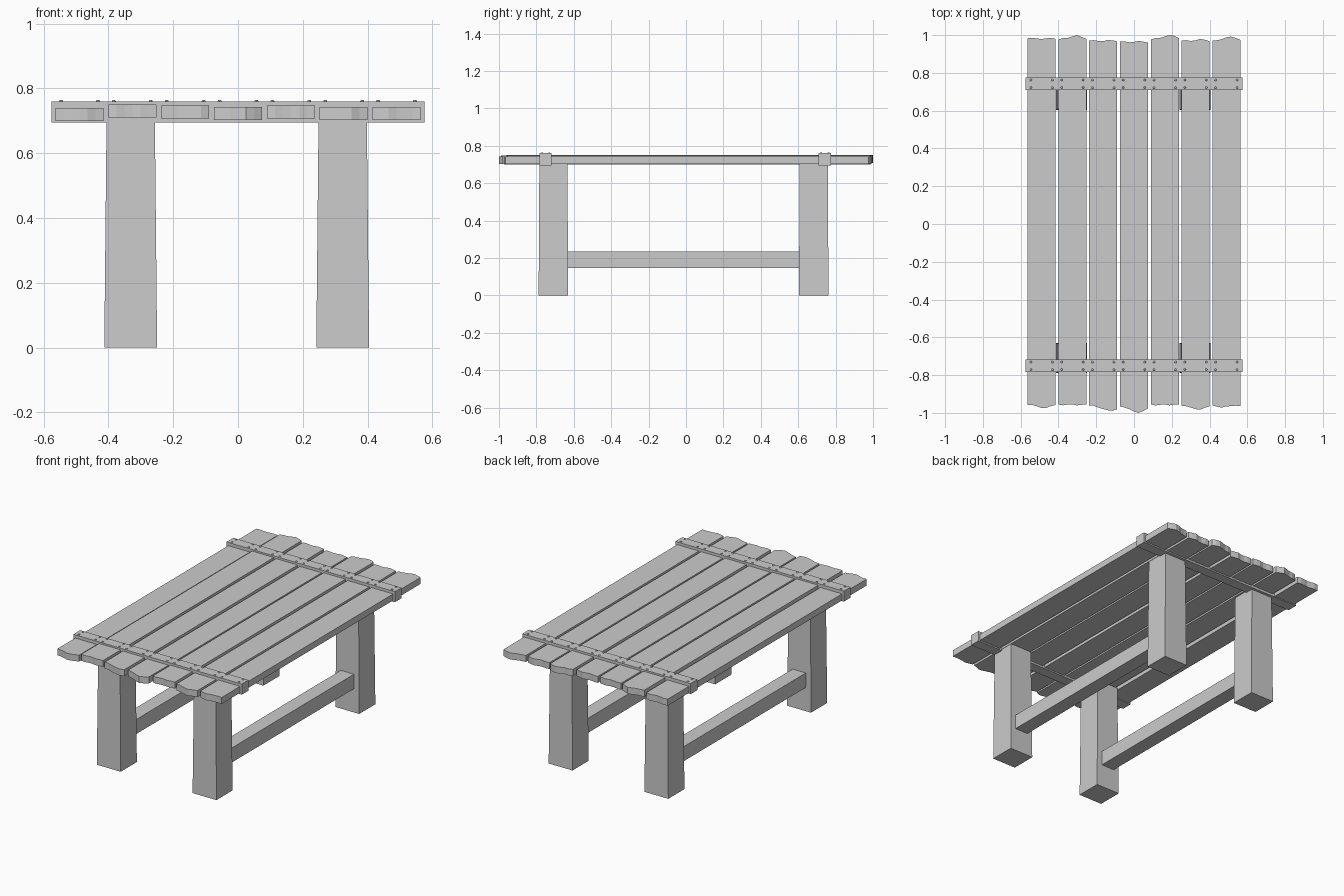
import bpy, bmesh, math

if "Cube" in bpy.data.objects:
    bpy.data.objects.remove(bpy.data.objects["Cube"])

wood = bpy.data.materials.new("plain grey wood")
wood.diffuse_color = (0.6, 0.6, 0.6, 1)
wood.use_nodes = True
wood.node_tree.nodes["Principled BSDF"].inputs["Base Color"].default_value = wood.diffuse_color


def finish(name, bm):
    bmesh.ops.recalc_face_normals(bm, faces=bm.faces)
    mesh = bpy.data.meshes.new(name)
    bm.to_mesh(mesh)
    bm.free()
    mesh.materials.append(wood)
    obj = bpy.data.objects.new(name, mesh)
    bpy.context.collection.objects.link(obj)
    return obj


def prism(name, outline, z0, z1):
    """Extrude a flat xy outline between two heights."""
    bm = bmesh.new()
    face = bm.faces.new([bm.verts.new((x, y, z0)) for x, y in outline])
    top = bmesh.ops.extrude_face_region(bm, geom=[face])["geom"]
    for v in top:
        if isinstance(v, bmesh.types.BMVert):
            v.co.z = z1
    return finish(name, bm)


def box(name, x0, x1, y0, y1, z0, z1):
    return prism(name, [(x0, y0), (x1, y0), (x1, y1), (x0, y1)], z0, z1)


# Table planks: (bottom height, front end wave, back end wave) in 1/1000 units
planks = [
    (0.700, (958, 958, 965, 974, 973, 964, 958), (983, 986, 982, 979, 983, 985, 980)),
    (0.710, (956, 960, 956, 955, 960, 957, 955), (977, 984, 985, 993, 1000, 990, 980)),
    (0.707, (962, 962, 972, 980, 986, 989, 980), (972, 973, 969, 968, 974, 972, 967)),
    (0.703, (965, 972, 980, 992, 1000, 990, 976), (966, 966, 962, 963, 970, 965, 960)),
    (0.707, (955, 961, 957, 955, 960, 956, 955), (977, 984, 985, 993, 1000, 996, 984)),
    (0.703, (962, 965, 972, 980, 983, 972, 966), (972, 973, 969, 972, 980, 975, 968)),
    (0.703, (960, 967, 972, 966, 964, 962, 964), (970, 973, 978, 988, 992, 985, 975)),
]
centres = [-0.489 + 0.163 * i for i in range(7)]
for i, (cx, (z, front, back)) in enumerate(zip(centres, planks)):
    xs = [cx - 0.074 + 0.148 * k / 6 for k in range(7)]
    outline = [(x, -f / 1000) for x, f in zip(xs, front)]
    outline += [(x, b / 1000) for x, b in reversed(list(zip(xs, back)))]
    prism(f"plank_{i + 1}", outline, z, z + 0.04)

# Cross battens with domed nails
for label, cy in (("front", -0.751), ("back", 0.742)):
    box(f"{label}_batten", -0.575, 0.575, cy - 0.033, cy + 0.033, 0.695, 0.76)
    bm = bmesh.new()
    for cx in centres:
        for dx in (-0.057, 0.057):
            for dy in (-0.02, 0.02):
                new = bmesh.ops.create_uvsphere(bm, u_segments=8, v_segments=6, radius=0.006)
                for v in new["verts"]:
                    v.co.z *= 0.8
                    v.co += type(v.co)((cx + dx, cy + dy, 0.76))
    finish(f"{label}_nails", bm)

# Slightly tapered legs and lengthwise stretchers
for side, cx in (("left", -0.331), ("right", 0.323)):
    for end, cy in (("front", -0.709), ("back", 0.683)):
        bm = bmesh.new()
        bmesh.ops.create_cube(bm, size=1)
        for v in bm.verts:
            top = v.co.z > 0
            w = 0.149 if top else 0.163
            d = 0.150 if top else 0.158
            v.co = (cx + v.co.x * w, cy + v.co.y * d, 0.705 if top else 0)
        finish(f"{end}_{side}_leg", bm)
    box(f"{side}_stretcher", cx - 0.045, cx + 0.045, -0.66, 0.64, 0.145, 0.235)
